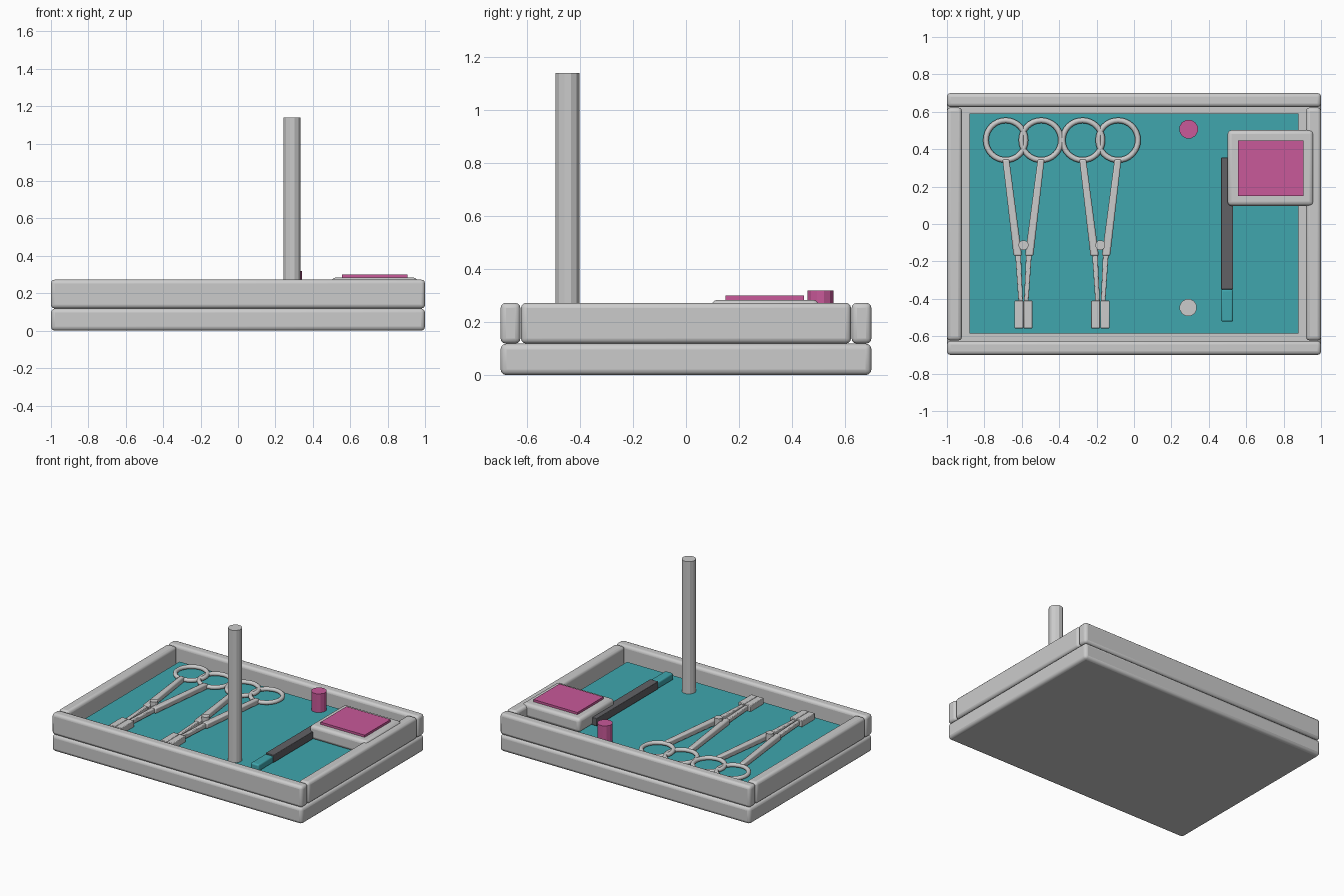
import bpy, bmesh, math

if "Cube" in bpy.data.objects:
    bpy.data.objects.remove(bpy.data.objects["Cube"])


def material(name, rgb):
    m = bpy.data.materials.new(name)
    m.diffuse_color = (*rgb, 1)
    m.use_nodes = True
    m.node_tree.nodes["Principled BSDF"].inputs["Base Color"].default_value = m.diffuse_color
    return m


TEAL = material("teal", (0.05, 0.38, 0.42))
PINK = material("pink", (0.58, 0.10, 0.32))
DARK = material("dark_grey", (0.12, 0.12, 0.13))
FLOOR = 0.19


def finish(name, bm, mat=None, bevel=0, segments=3):
    bmesh.ops.recalc_face_normals(bm, faces=bm.faces)
    mesh = bpy.data.meshes.new(name)
    bm.to_mesh(mesh)
    bm.free()
    ob = bpy.data.objects.new(name, mesh)
    bpy.context.collection.objects.link(ob)
    if mat:
        mesh.materials.append(mat)
    if bevel:
        mod = ob.modifiers.new("bevel", 'BEVEL')
        mod.width, mod.segments = bevel, segments
        bpy.ops.object.select_all(action='DESELECT')
        bpy.context.view_layer.objects.active = ob
        ob.select_set(True)
        bpy.ops.object.shade_smooth_by_angle(angle=math.radians(40))
    return ob


def prism(name, outline, z0, z1, mat=None, bevel=0, segments=3):
    """Extrude a flat outline from z0 to z1."""
    bm = bmesh.new()
    face = bm.faces.new([bm.verts.new((x, y, z0)) for x, y in outline])
    ext = bmesh.ops.extrude_face_region(bm, geom=[face])
    for v in ext["geom"]:
        if isinstance(v, bmesh.types.BMVert):
            v.co.z = z1
    return finish(name, bm, mat, bevel, segments)


def box(name, x0, x1, y0, y1, z0, z1, mat=None, bevel=0):
    return prism(name, [(x0, y0), (x1, y0), (x1, y1), (x0, y1)], z0, z1, mat, bevel)


def cylinder(name, x, y, r, z0, z1, mat=None, n=12):
    pts = [(x + r * math.cos(math.tau * (i + 0.5) / n),
            y + r * math.sin(math.tau * (i + 0.5) / n)) for i in range(n)]
    return prism(name, pts, z0, z1, mat)


# Tray: base, four rails, teal mat
box("tray_base", -1, 1, -0.7, 0.7, 0, 0.119, bevel=0.022)
for tag, s in (("front", -1), ("back", 1)):
    y0, y1 = sorted((s * 0.625, s * 0.7))
    box(f"{tag}_rail", -1, 1, y0, y1, 0.119, 0.273, bevel=0.02)
for tag, s in (("left", -1), ("right", 1)):
    x0, x1 = sorted((s * 0.92, s * 1.0))
    box(f"{tag}_rail", x0, x1, -0.623, 0.623, 0.119, 0.273, bevel=0.02)
box("tray_mat", -0.88, 0.88, -0.585, 0.59, 0.11, FLOOR - 0.005, TEAL)

# Two clamps, each with mirrored rings, arms, jaws and tips
ARM = [(0.076, 0.345), (0.112, 0.345), (0.053, -0.17), (0.008, -0.17)]
JAW = [(0.014, -0.16), (0.044, -0.16), (0.026, -0.43), (0.002, -0.43)]
TIP = [(0.001, -0.41), (0.049, -0.41), (0.049, -0.558), (0.001, -0.558)]
for k, cx in enumerate((-0.591, -0.18), 1):
    for tag, s in (("left", -1), ("right", 1)):
        place = lambda pts: [(cx + s * x, y) for x, y in pts]
        bpy.ops.mesh.primitive_torus_add(
            location=(cx + s * 0.095, 0.448, 0.205), major_radius=0.106,
            minor_radius=0.015, major_segments=32, minor_segments=10)
        ring = bpy.context.object
        ring.name = f"clamp_{k}_{tag}_ring"
        bpy.ops.object.shade_smooth()
        prism(f"clamp_{k}_{tag}_arm", place(ARM), 0.188, 0.228, bevel=0.008, segments=2)
        prism(f"clamp_{k}_{tag}_jaw", place(JAW), 0.192, 0.224, bevel=0.005, segments=2)
        prism(f"clamp_{k}_{tag}_tip", place(TIP), 0.186, 0.232, bevel=0.004, segments=2)
    cylinder(f"clamp_{k}_pivot", cx, -0.113, 0.027, FLOOR, 0.25)

# Knife
box("knife_handle", 0.465, 0.53, -0.35, 0.355, FLOOR, 0.245, DARK, 0.004)
box("knife_tip", 0.465, 0.53, -0.522, -0.35, FLOOR, 0.24, TEAL, 0.01)

# Dish with pink pad
box("dish", 0.5, 0.96, 0.097, 0.502, FLOOR - 0.005, 0.284, bevel=0.022)
box("dish_pad", 0.555, 0.907, 0.15, 0.446, 0.27, 0.3, PINK)

# Upright post and pink peg
cylinder("post", 0.29, -0.447, 0.047, FLOOR - 0.005, 1.14)
cylinder("pink_peg", 0.292, 0.507, 0.051, FLOOR - 0.005, 0.32, PINK)
